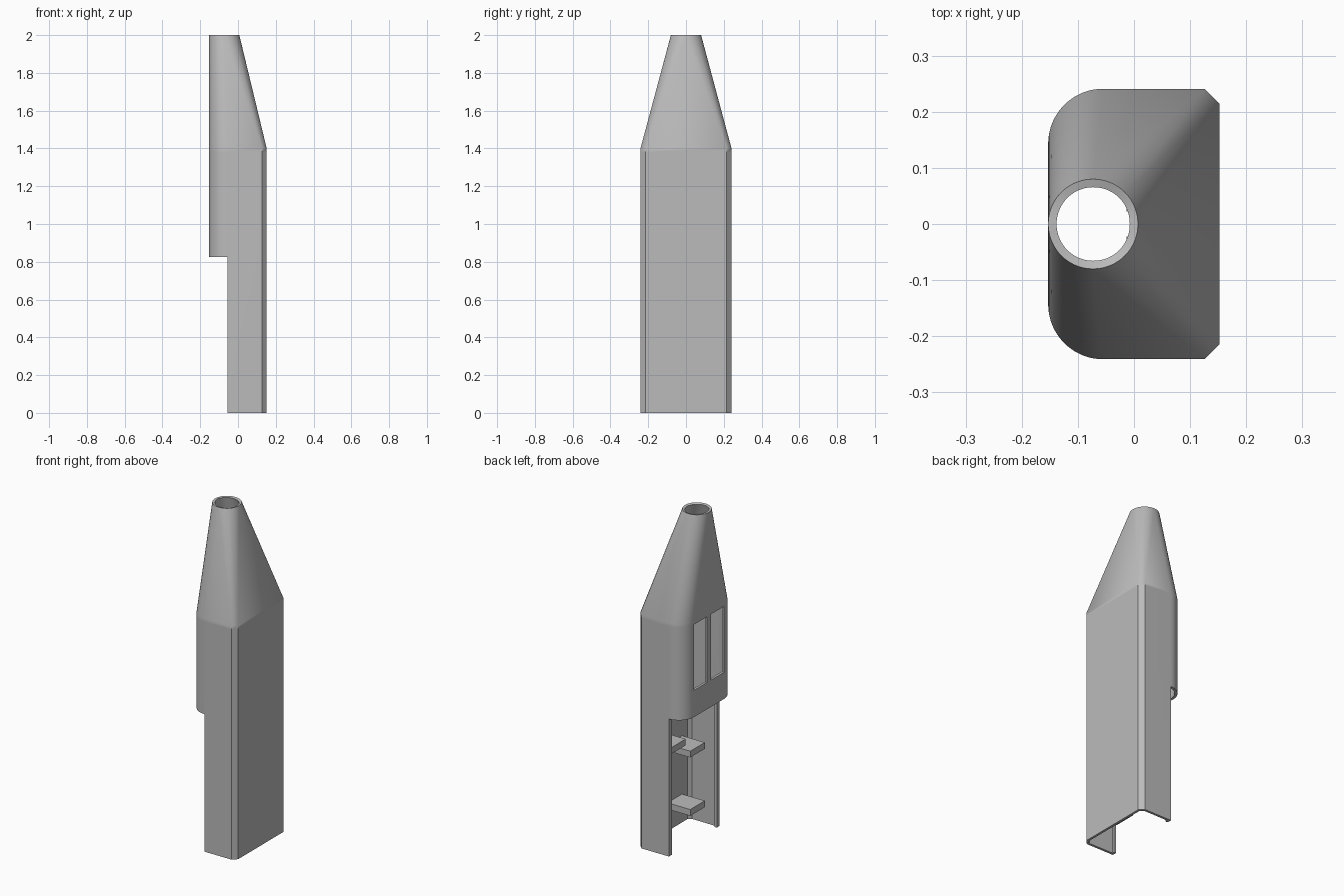
import bpy, bmesh
from math import sin, cos, radians

old = bpy.data.objects.get("Cube")
if old:
    bpy.data.objects.remove(old, do_unlink=True)

grey = bpy.data.materials.new("plain_grey")
grey.use_nodes = True
colour = (0.5, 0.5, 0.5, 1)
grey.diffuse_color = colour
grey.node_tree.nodes["Principled BSDF"].inputs["Base Color"].default_value = colour


def make_object(name, bm):
    mesh = bpy.data.meshes.new(name)
    bm.to_mesh(mesh)
    bm.free()
    mesh.materials.append(grey)
    ob = bpy.data.objects.new(name, mesh)
    bpy.context.collection.objects.link(ob)
    return ob


def box(name, low, high):
    bm = bmesh.new()
    bmesh.ops.create_cube(bm, size=1)
    for v in bm.verts:
        v.co = [h if c > 0 else l for c, l, h in zip(v.co, low, high)]
    return make_object(name, bm)


# Main dimensions
BACK, FRONT, HALF = -0.153, 0.152, 0.241
CHAMFER, RADIUS, WALL = 0.026, 0.098, 0.015
TIP_X, TIP_R = -0.073, 0.08
EDGE = BACK + RADIUS          # where the rounded corners begin
FLAT = HALF - RADIUS          # half width of the flat rear wall
MULLION = 0.019
STEP = 5

# Half outline: (x, y, matching angle on the round tip, kind of column)
half = [(FRONT, HALF - CHAMFER, a, "side") for a in range(0, 46, STEP)]
half += [(FRONT - CHAMFER, HALF, a, "side") for a in range(45, 91, STEP)]
half += [(EDGE + RADIUS * cos(radians(a)), FLAT + RADIUS * sin(radians(a)), a, "round")
         for a in range(90, 180, STEP)]
half += [(BACK, FLAT, 180, "window"), (BACK, MULLION, 180, "mullion")]
mirrored = [(x, -y, -a, kind) for x, y, a, kind in reversed(half)]
outline = half + mirrored

# Shell: open channel below, closed housing with two windows, tapered neck
levels = [0, 0.825, 0.985, 1.38, 1.4, 2]
bm = bmesh.new()
rows = []
for z in levels:
    row = []
    for x, y, a, kind in outline:
        if z == levels[-1]:
            x, y = TIP_X + TIP_R * cos(radians(a)), TIP_R * sin(radians(a))
        row.append(bm.verts.new((x, y, z)))
    rows.append(row)

count = len(outline)
for j in range(len(levels) - 1):
    for i in range(count):
        k = (i + 1) % count
        kinds = {outline[i][3], outline[k][3]}
        if j == 0 and kinds != {"side"} and not (kinds == {"side", "round"}):
            continue
        if j == 2 and kinds == {"window", "mullion"}:
            continue
        bm.faces.new((rows[j][i], rows[j][k], rows[j + 1][k], rows[j + 1][i]))
bmesh.ops.remove_doubles(bm, verts=bm.verts[:], dist=0.00001)
bmesh.ops.delete(bm, geom=[v for v in bm.verts if not v.link_faces], context="VERTS")
shell = make_object("shell", bm)

bpy.ops.object.select_all(action="DESELECT")
bpy.context.view_layer.objects.active = shell
shell.select_set(True)
thick = shell.modifiers.new("wall_thickness", "SOLIDIFY")
thick.thickness = WALL
thick.offset = -1
bpy.ops.object.modifier_apply(modifier=thick.name)
bpy.ops.object.shade_smooth_by_angle(angle=radians(30))

# Narrow lips along the open channel edges
for side, name in ((1, "left_lip"), (-1, "right_lip")):
    ys = sorted((side * (HALF - 0.028), side * (HALF - 0.005)))
    box(name, (EDGE, ys[0], 0), (EDGE + 0.014, ys[1], levels[1]))

# Mounting blocks on the inside of the flat wall
for name, side, top in (("upper_left_block", 1, 0.61),
                        ("upper_right_block", -1, 0.52),
                        ("lower_right_block", -1, 0.17)):
    ys = sorted((side * 0.022, side * 0.16))
    box(name, (-0.013, ys[0], top - 0.038), (FRONT - WALL / 2, ys[1], top))
